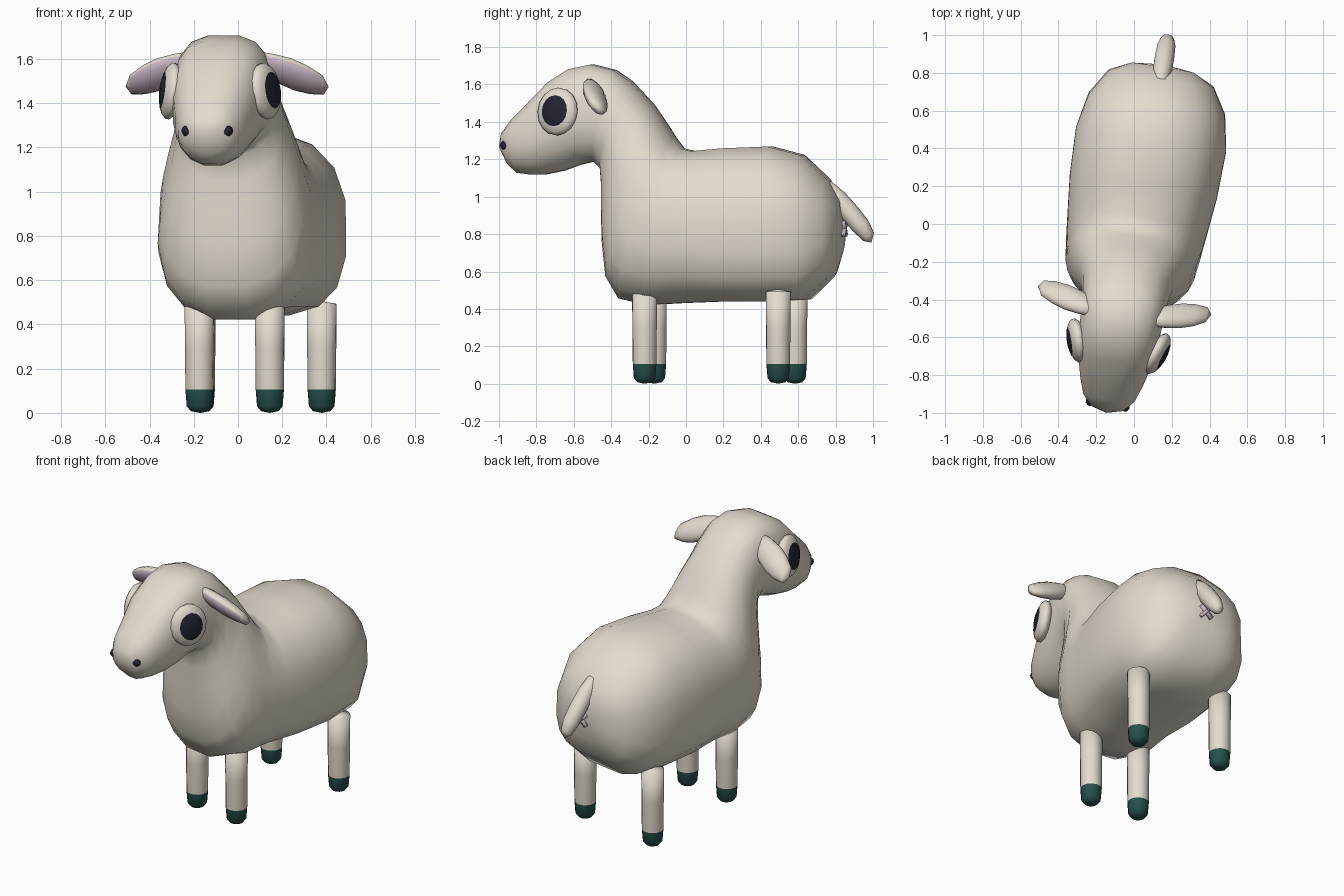
import bpy, bmesh, math
from mathutils import Vector, Matrix

if "Cube" in bpy.data.objects:
    bpy.data.objects.remove(bpy.data.objects["Cube"])

# The animal is modelled facing -y, then turned slightly about z
TURN = Matrix.Translation((0.017, 0, 0)) @ Matrix.Rotation(math.radians(-9.3), 4, 'Z')


def material(name, rgb):
    m = bpy.data.materials.new(name)
    m.diffuse_color = (*rgb, 1)
    m.use_nodes = True
    m.node_tree.nodes["Principled BSDF"].inputs["Base Color"].default_value = m.diffuse_color
    return m


CREAM = material("cream wool", (0.77, 0.715, 0.625))
PINK = material("pale pink", (0.58, 0.47, 0.55))
HOOF = material("dark teal", (0.019, 0.08, 0.072))
DARK = material("dark navy", (0.017, 0.017, 0.032))


def finish(name, bm, mats, rule=None):
    """Colour faces by rule, turn into place and link as a smooth object."""
    bmesh.ops.recalc_face_normals(bm, faces=bm.faces)
    bm.normal_update()
    for f in bm.faces:
        f.smooth = True
        if rule and rule(f):
            f.material_index = 1
    bm.transform(TURN)
    me = bpy.data.meshes.new(name)
    bm.to_mesh(me)
    bm.free()
    for m in mats:
        me.materials.append(m)
    ob = bpy.data.objects.new(name, me)
    bpy.context.collection.objects.link(ob)
    return ob


def loft(rings, start, end, sides=16):
    """Skin over rings (centre, half axis a, half axis b, upper and lower squareness)."""
    bm = bmesh.new()
    loops = []
    for c, a, b, *powers in rings:
        loop = []
        for i in range(sides):
            t = 2 * math.pi * (i + 0.5) / sides
            cs, sn = math.cos(t), math.sin(t)
            p = (powers or (2, 2))[0 if sn > 0 else 1]
            x, y = (math.copysign(abs(k) ** (2 / p), k) for k in (cs, sn))
            loop.append(bm.verts.new(Vector(c) + Vector(a) * x + Vector(b) * y))
        loops.append(loop)
    for p, q in zip(loops, loops[1:]):
        for i in range(sides):
            j = (i + 1) % sides
            bm.faces.new((p[i], p[j], q[j], q[i]))
    for loop, pole in ((loops[0], start), (loops[-1], end)):
        v = bm.verts.new(pole)
        for i in range(sides):
            bm.faces.new((loop[i], loop[(i + 1) % sides], v))
    return bm


# Body, neck and head: one skin; each section is top y,z, bottom y,z, half width
sections = [
    (.83, .98, .825, .70, .17), (.76, 1.10, .78, .57, .285), (.62, 1.23, .65, .445, .37),
    (.45, 1.275, .45, .435, .408), (.20, 1.265, .20, .435, .40), (.04, 1.25, -.02, .425, .38),
    (-.02, 1.265, -.20, .415, .365), (-.06, 1.32, -.35, .45, .35), (-.09, 1.37, -.42, .57, .33),
    (-.13, 1.43, -.44, .75, .30), (-.17, 1.49, -.445, .90, .27), (-.22, 1.545, -.445, 1.05, .245),
    (-.29, 1.62, -.455, 1.15, .235), (-.38, 1.68, -.49, 1.185, .225), (-.50, 1.71, -.57, 1.165, .22),
    (-.62, 1.685, -.65, 1.135, .212), (-.73, 1.615, -.75, 1.115, .195), (-.84, 1.505, -.83, 1.115, .17),
    (-.93, 1.415, -.90, 1.125, .14), (-.985, 1.34, -.95, 1.17, .095)]
K = 1.013
rings = []
for k, (ty, tz, by, bz, w) in enumerate(sections):
    top, bot = Vector((0, ty * K, tz)), Vector((0, by * K, bz))
    upper = 2.9 if 12 < k < 17 else 2.35
    lower = 3.1 if k < 5 else 2.5 if k < 12 else 2.1
    rings.append(((top + bot) / 2, (w, 0, 0), (top - bot) / 2, upper, lower))
finish("body_and_head", loft(rings, (0, .845 * K, .85), (0, -1.0 * K, 1.265)), [CREAM])

# Tail: tapered, drooping backwards
tail = [(.76, 1.06, .035), (.82, .99, .052), (.89, .91, .054), (.95, .84, .05), (.99, .785, .036)]
across = Vector((0, .78, .62))
finish("tail", loft([((0, y, z), (r, 0, 0), across * r) for y, z, r in tail],
                    (0, .73, 1.08), (0, 1.005, .755), 10), [CREAM])

# Small crossed mark under the tail
bm = bmesh.new()
for ang in (45, -45):
    bmesh.ops.create_cube(bm, size=1, matrix=Matrix.Translation((0, .855, .83))
                          @ Matrix.Rotation(math.radians(ang), 4, 'Y')
                          @ Matrix.Diagonal((.10, .03, .02, 1)))
finish("rear_mark", bm, [PINK])

for s, side in ((1, "right"), (-1, "left")):
    # Legs with dark hooves
    for part, u, v, h in (("front", .161, -.198, .52), ("rear", .277, .545, .505)):
        prof = [(.008, .04), (.03, .058), (.105, .064), (.30, .066), (h - .012, .068)]
        bm = loft([((s * u, v, z), (r, 0, 0), (0, r, 0)) for z, r in prof],
                  (s * u, v, 0), (s * u, v, h), 14)
        finish(f"{part}_{side}_leg", bm, [CREAM, HOOF],
               lambda f: f.calc_center_median().z < .105)

    # Ear with pink inside facing forwards and down
    base, tip = Vector((s * .15, -.475, 1.585)), Vector((s * .465, -.41, 1.475))
    tall, thick = Vector((0, -.66, .75)), Vector((0, .75, .66))
    ear = [(0, .06, .035), (.25, .08, .044), (.5, .09, .046), (.72, .08, .04), (.92, .055, .028)]
    bm = loft([(base.lerp(tip, t), tall * h, thick * d) for t, h, d in ear],
              base - Vector((s * .03, 0, 0)), tip, 12)
    finish(f"{side}_ear", bm, [CREAM, PINK], lambda f: f.normal.dot(thick) < -.66)

    # Eye: flattened ball whose outward cap is the pupil
    n = Vector((s * .95, -.31, .12)).normalized()
    up = (Vector((0, 0, 1)) - n * n.z).normalized()
    bm = bmesh.new()
    bmesh.ops.create_uvsphere(bm, u_segments=16, v_segments=9, radius=1)
    bm.faces.index_update()
    caps = {f.index for f in bm.faces if f.calc_center_median().z > .75}
    frame = Matrix((up.cross(n), up, n)).transposed().to_4x4()
    bm.transform(Matrix.Translation((s * .217, -.66, 1.455)) @ frame
                 @ Matrix.Diagonal((.118, .13, .05, 1)))
    finish(f"{side}_eye", bm, [CREAM, DARK], lambda f: f.index in caps)

    # Nostril
    bm = bmesh.new()
    bmesh.ops.create_uvsphere(bm, u_segments=10, v_segments=6, radius=.025,
                              matrix=Matrix.Translation((s * .093, -.967, 1.275)))
    finish(f"{side}_nostril", bm, [DARK])
